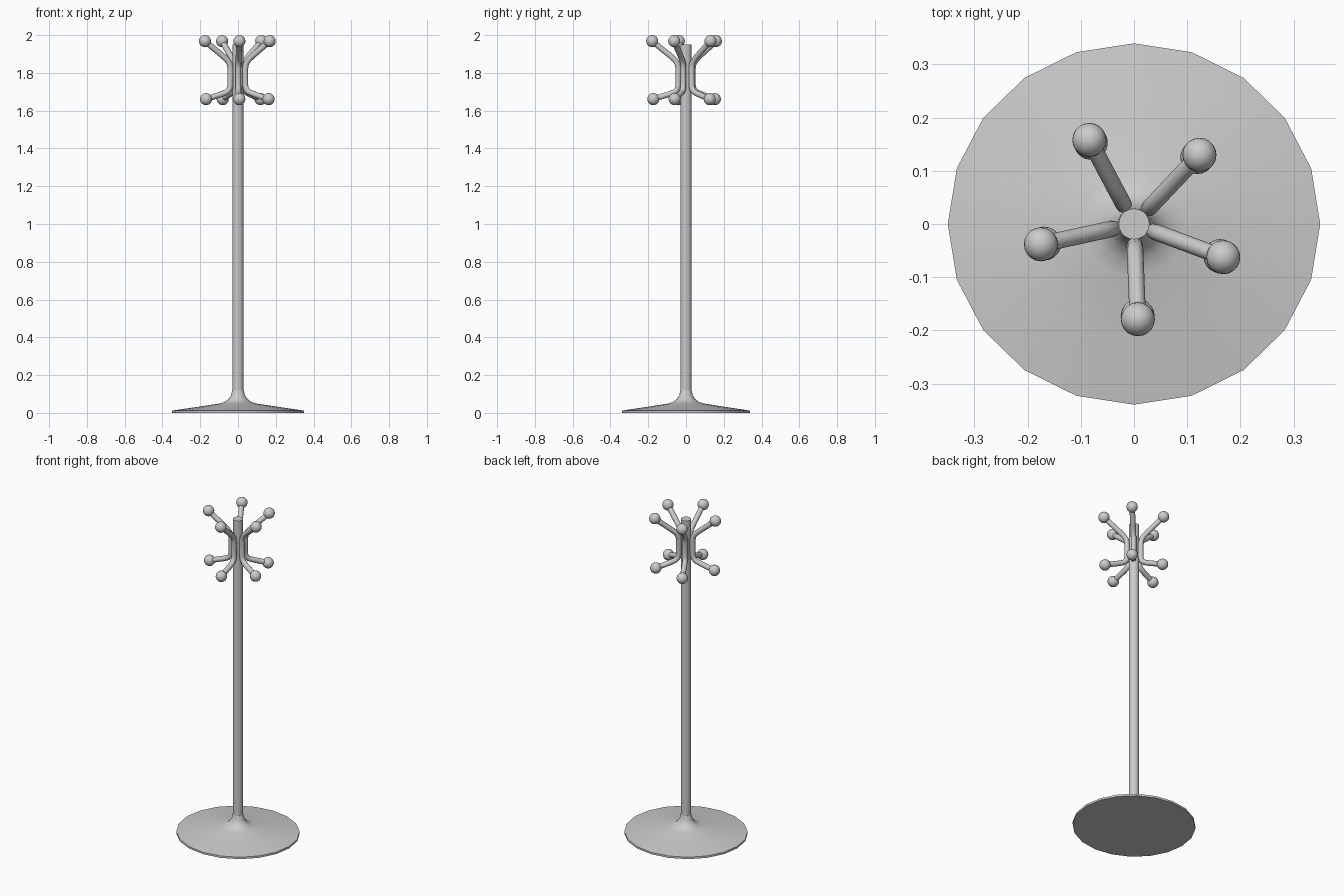
import bpy, bmesh, math
from mathutils import Vector

if "Cube" in bpy.data.objects:
    bpy.data.objects.remove(bpy.data.objects["Cube"])


def smooth(ob, angle=40):
    bpy.ops.object.select_all(action='DESELECT')
    bpy.context.view_layer.objects.active = ob
    ob.select_set(True)
    bpy.ops.object.shade_smooth_by_angle(angle=math.radians(angle))


def lathe(name, profile, sides, y_scale=1.0):
    """Closed solid of revolution from (radius, z) points."""
    bm = bmesh.new()
    rings = []
    for r, z in profile:
        rings.append([bm.verts.new((r * math.cos(2 * math.pi * i / sides),
                                    r * math.sin(2 * math.pi * i / sides) * y_scale, z))
                      for i in range(sides)])
    for a, b in zip(rings, rings[1:]):
        for i in range(sides):
            j = (i + 1) % sides
            bm.faces.new((a[i], a[j], b[j], b[i]))
    bm.faces.new(rings[0][::-1])
    bm.faces.new(rings[-1])
    me = bpy.data.meshes.new(name)
    bm.to_mesh(me)
    bm.free()
    ob = bpy.data.objects.new(name, me)
    bpy.context.collection.objects.link(ob)
    smooth(ob)
    return ob


def tube(name, pts, radius):
    """Round rod along a smooth path, converted to mesh."""
    cu = bpy.data.curves.new(name, 'CURVE')
    cu.dimensions = '3D'
    cu.bevel_depth = radius
    cu.bevel_resolution = 3
    cu.use_fill_caps = True
    sp = cu.splines.new('POLY')
    sp.points.add(len(pts) - 1)
    for p, co in zip(sp.points, pts):
        p.co = (*co, 1)
    ob = bpy.data.objects.new(name, cu)
    bpy.context.collection.objects.link(ob)
    bpy.ops.object.select_all(action='DESELECT')
    bpy.context.view_layer.objects.active = ob
    ob.select_set(True)
    bpy.ops.object.convert(target='MESH')
    smooth(bpy.context.object, 50)


def ball(name, loc):
    bpy.ops.mesh.primitive_uv_sphere_add(segments=20, ring_count=12, radius=0.032, location=loc)
    bpy.context.object.name = name
    smooth(bpy.context.object)


# Flared disc base running up into the pole
lathe("base", [(0.35, 0), (0.35, 0.012), (0.22, 0.031), (0.10, 0.049), (0.072, 0.057),
               (0.051, 0.072), (0.037, 0.092), (0.030, 0.122)], 20, 0.97)
# Pole
lathe("pole", [(0.029, 0.11), (0.029, 1.95)], 20)

# Five double hooks with ball ends: (radius, z) path
path = [(0.173, 1.661), (0.085, 1.689), (0.060, 1.699), (0.046, 1.714), (0.041, 1.735),
        (0.041, 1.825), (0.046, 1.850), (0.060, 1.870), (0.085, 1.892), (0.179, 1.968)]
for n, deg in enumerate((46.6, 118, 192.3, 272.3, 339.6), 1):
    c, s = math.cos(math.radians(deg)), math.sin(math.radians(deg))
    pts = [Vector((r * c, r * s, z)) for r, z in path]
    tube(f"hook_{n}", pts, 0.0155)
    ball(f"lower_ball_{n}", pts[0])
    ball(f"upper_ball_{n}", pts[-1])
